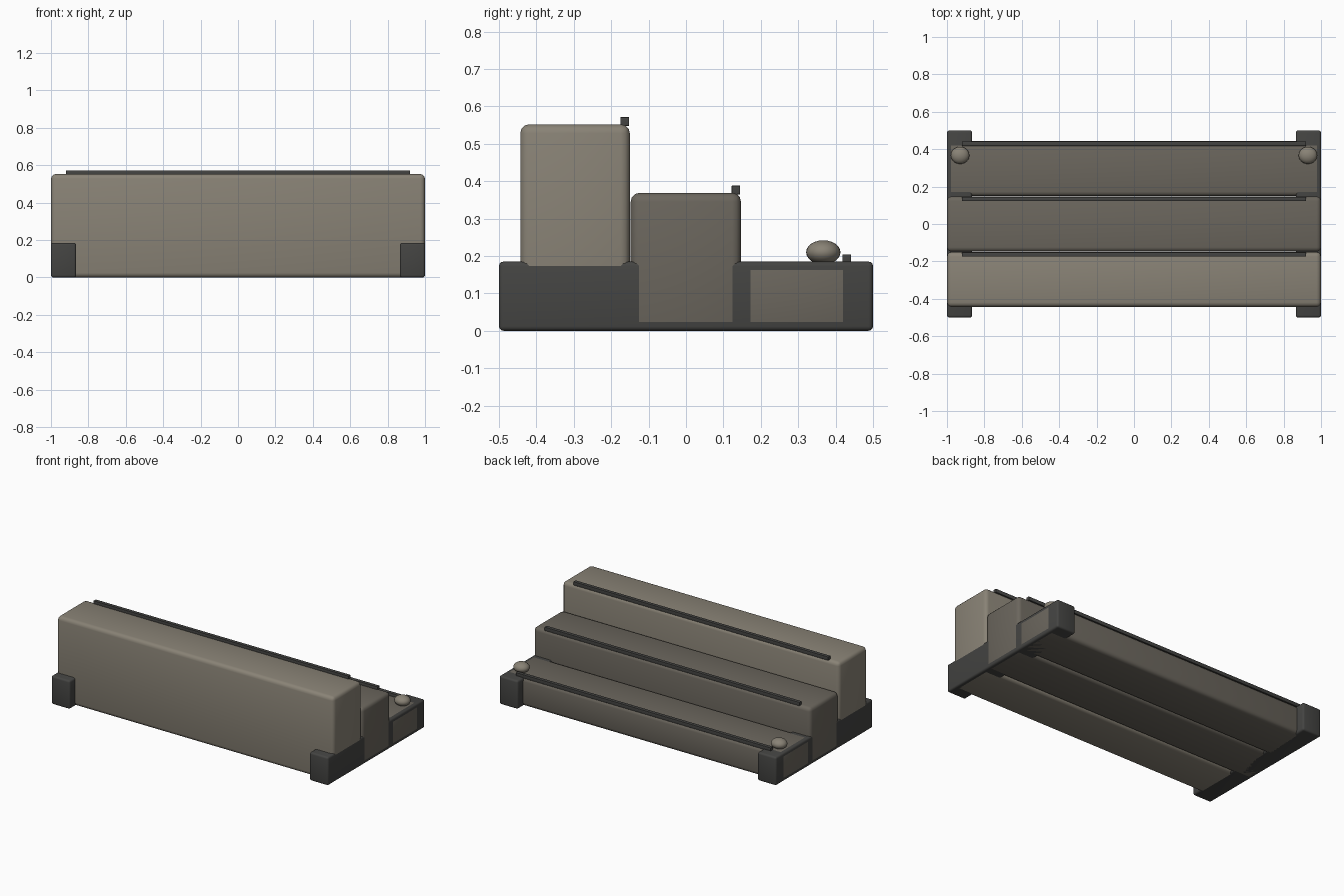
import bpy

if "Cube" in bpy.data.objects:
    bpy.data.objects.remove(bpy.data.objects["Cube"])


def material(name, rgb):
    m = bpy.data.materials.new(name)
    m.diffuse_color = (*rgb, 1)
    m.use_nodes = True
    m.node_tree.nodes["Principled BSDF"].inputs["Base Color"].default_value = m.diffuse_color
    return m


LIGHT = material("light_stone", (0.25, 0.225, 0.18))
WARM = material("dark_stone", (0.147, 0.133, 0.11))
DARK = material("charcoal", (0.058, 0.058, 0.055))


def finish(ob, name, mat):
    ob.name = name
    ob.data.materials.append(mat)
    bpy.ops.object.shade_smooth_by_angle()


def box(name, lo, hi, mat, bevel=0.0):
    bpy.ops.mesh.primitive_cube_add(size=1, location=[(a + b) / 2 for a, b in zip(lo, hi)])
    ob = bpy.context.object
    ob.scale = [b - a for a, b in zip(lo, hi)]
    bpy.ops.object.transform_apply(location=False, rotation=False, scale=True)
    if bevel:
        mod = ob.modifiers.new("rounded_edges", "BEVEL")
        mod.width = bevel
        mod.segments = 3
        bpy.ops.object.modifier_apply(modifier=mod.name)
    finish(ob, name, mat)


# Three full-height step blocks, each with a grip strip along its rear edge
steps = [("upper", -0.443, -0.150, 0.552, 0.9995, LIGHT),
         ("middle", -0.148, 0.147, 0.369, 1.0, WARM),
         ("lower", 0.149, 0.443, 0.1855, 1.0, WARM)]
for name, y0, y1, top, half, mat in steps:
    box(name + "_step", (-half, y0, 0), (half, y1, top), mat, 0.024)
    box(name + "_grip_strip", (-0.92, y1 - 0.025, top - 0.004),
        (0.92, y1 - 0.002, top + 0.019), DARK, 0.001)

# Side rails and flattened knobs at both ends
for side, s in (("left", -1), ("right", 1)):
    xs = sorted((s * 0.865, s * 0.9997))
    box(side + "_side_rail", (xs[0], -0.5, 0), (xs[1], 0.5, 0.185), DARK, 0.012)
    bpy.ops.mesh.primitive_uv_sphere_add(segments=24, ring_count=12, radius=1,
                                         location=(s * 0.93, 0.367, 0.21))
    knob = bpy.context.object
    knob.scale = (0.05, 0.046, 0.032)
    bpy.ops.object.transform_apply(location=False, rotation=False, scale=True)
    finish(knob, side + "_knob", LIGHT)
